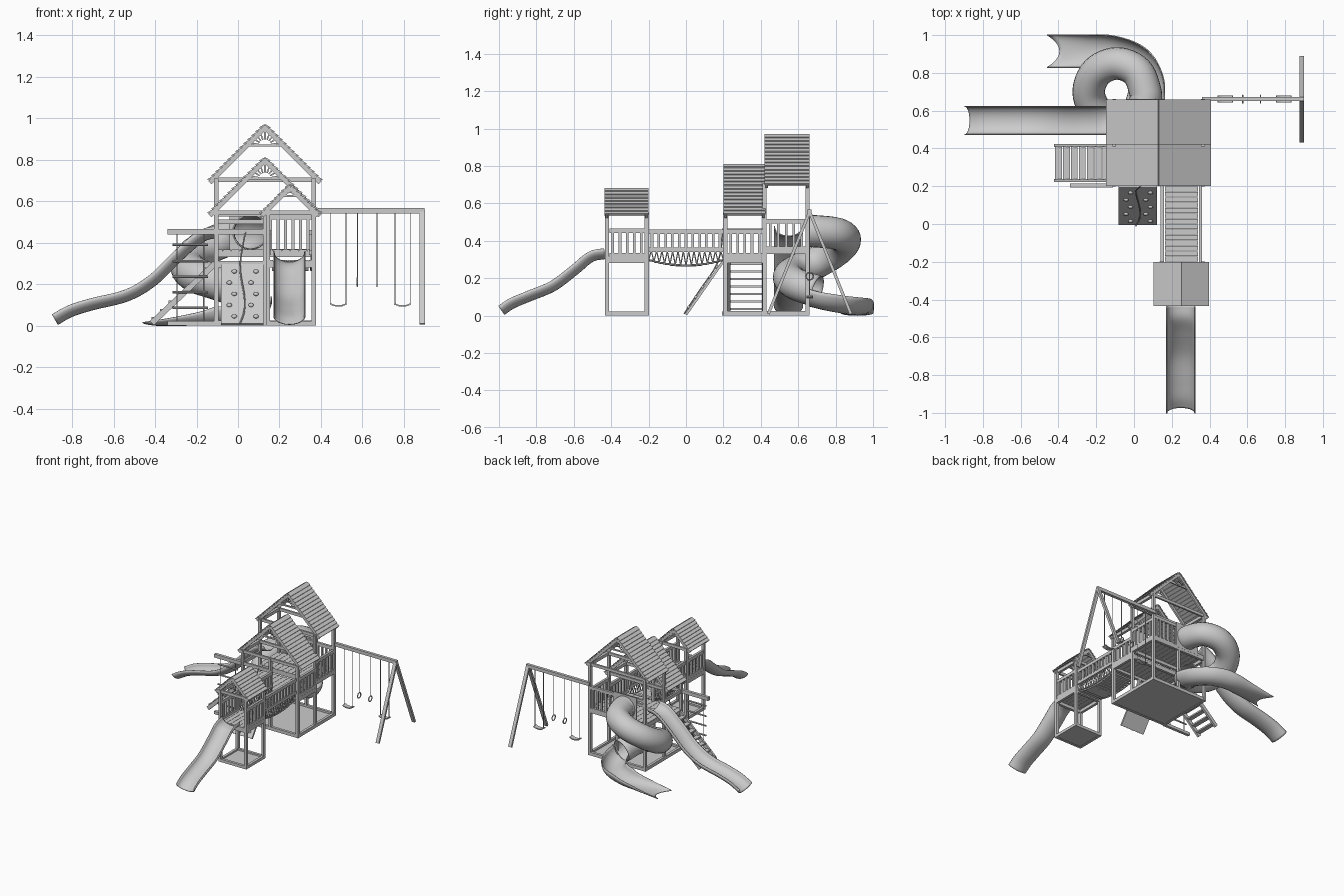
import bpy, bmesh, math
from mathutils import Vector as V, Matrix

if "Cube" in bpy.data.objects:
    bpy.data.objects.remove(bpy.data.objects["Cube"])

parts = {}

def mesh(name):
    return parts.setdefault(name, bmesh.new())

def frame(d):
    side = d.cross(V((0, 0, 1)))
    side = side.normalized() if side.length > 1e-5 else V((1, 0, 0))
    return side, side.cross(d).normalized()

def box(name, x0, x1, y0, y1, z0, z1):
    m = Matrix.Translation(((x0+x1)/2, (y0+y1)/2, (z0+z1)/2)) @ Matrix.Diagonal((x1-x0, y1-y0, z1-z0, 1))
    bmesh.ops.create_cube(mesh(name), size=1, matrix=m)

def bar(name, p, q, w=.022, h=None, round_sides=0):
    p, q = V(p), V(q)
    d = q - p
    s, n = frame(d)
    m = Matrix((s, n, -d.normalized())).transposed().to_4x4()
    m.translation = (p + q) / 2
    if round_sides:
        bmesh.ops.create_cone(mesh(name), cap_ends=True, segments=round_sides, radius1=w, radius2=w,
                              depth=d.length, matrix=m)
    else:
        bmesh.ops.create_cube(mesh(name), size=1, matrix=m @ Matrix.Diagonal((w, h or w, d.length, 1)))

def rope(name, pts, r=.003):
    for p, q in zip(pts, pts[1:]):
        bar(name, p, q, r, round_sides=6)

def smooth(pts, n=6):
    pts = [V(p) for p in pts]
    pts = [2*pts[0]-pts[1]] + pts + [2*pts[-1]-pts[-2]]
    out = []
    for a, b, c, d in zip(pts, pts[1:], pts[2:], pts[3:]):
        for i in range(n):
            t = i / n
            out.append(.5*(2*b + (c-a)*t + (2*a-5*b+4*c-d)*t*t + (3*b-a-3*c+d)*t**3))
    return out + [pts[-2]]

def sweep(name, pts, profile, closed=False, lip=0):
    """Run a cross-section along a smoothed path; lip flattens and flares the far end."""
    path, me = smooth(pts), bmesh.new()
    rows = []
    for i, p in enumerate(path):
        t = (path[min(i+1, len(path)-1)] - path[max(i-1, 0)]).normalized()
        s, n = frame(t)
        f = max(0, i/(len(path)-1) - .55) / .45
        low, wid = min(v for u, v in profile), max(u for u, v in profile)
        row = []
        for u, v in profile:
            if lip:
                v = low + (v-low)*(1 - .85*f)
            row.append(me.verts.new(p + s*u + n*v + t*lip*f**3*(u/wid)**2))
        rows.append(row)
    k = len(profile)
    for a, b in zip(rows, rows[1:]):
        for j in range(k if closed else k-1):
            me.faces.new((a[j], a[(j+1) % k], b[(j+1) % k], b[j]))
    parts[name] = me
    return name

def railing(name, p, q, z0, z1, n):
    p, q = V(p), V(q)
    for z in (z0+.012, z1-.012):
        bar(name, (*p, z), (*q, z), .018, .024)
    for i in range(n):
        c = p.lerp(q, (i+.5)/n)
        bar(name, (*c, z0), (*c, z1), .014)

def deck(name, x0, x1, y0, y1, z, n):
    w = (x1-x0)/n
    for i in range(n):
        box(name, x0+i*w+.001, x0+(i+1)*w-.001, y0, y1, z-.012, z)

def frame_rect(name, x0, x1, y0, y1, z0, z1, w=.02):
    for x in (x0, x1-w):
        box(name, x, x+w, y0, y1, z0, z1)
    for y in (y0, y1-w):
        box(name, x0+w, x1-w, y, y+w, z0, z1)

def roof(name, cx, y0, y1, ridge, half, n, spokes):
    ym, r = (y0+y1)/2, ridge-.012
    for s in (-1, 1):
        # lapped boards
        for i in range(n):
            a, b = half*i/n, half*(i+1.1)/n
            bar(name+"_boards", (cx+s*a, ym, r-a), (cx+s*(b+.004), ym, r-b+.006), y1-y0, .007)
        # rafters, eave beams
        for y in (y0+.012, y1-.012):
            bar(name+"_frame", (cx, y, r-.014), (cx+s*(half-.005), y, r-half-.009), .014, .02)
        box(name+"_frame", cx+s*(half-.035)-.01, cx+s*(half-.035)+.01, y0, y1, ridge-half-.018, ridge-half+.006)
    for y in (y0+.012, y1-.012):
        box(name+"_frame", cx-half+.01, cx+half-.01, y-.007, y+.007, ridge-half-.018, ridge-half+.004)
        # sunburst gable
        h = .36*half
        box(name+"_sunburst", cx-h, cx+h, y-.005, y+.005, ridge-h-.02, ridge-h-.01)
        for i in range(spokes):
            a = math.pi*(i+.5)/spokes
            c, s = math.cos(a), math.sin(a)
            d = h/(abs(c)+s)
            for r0, r1 in ((.3*h, d),):
                bar(name+"_sunburst", (cx+c*r0, y, ridge-h-.015+s*r0), (cx+c*r1, y, ridge-h-.015+s*r1), .008, .007)

# main tower
for x in (-.105, .365):
    for y, top in ((.21, .55), (.42, .71), (.65, .71)):
        box("tower_posts", x-.01, x+.01, y-.011, y+.011, 0, top)
box("tower_posts", .12, .14, .2, .22, 0, .55)
box("tower_posts", .12, .14, .64, .66, 0, .53)
frame_rect("tower_base", -.115, .375, .2, .66, 0, .025)
box("tower_base_panel", -.11, .37, .205, .655, .002, .01)
frame_rect("front_deck_frame", -.115, .375, .2, .43, .28, .31)
deck("front_deck", -.115, .375, .2, .43, .312, 12)
frame_rect("rear_deck_frame", -.115, .375, .41, .66, .33, .36)
deck("rear_deck", -.115, .375, .41, .66, .366, 12)
roof("rear_roof", .13, .42, .66, .98, .27, 14, 9)
roof("front_roof", .13, .2, .425, .82, .27, 14, 9)
railing("tower_railing", (.365, .22), (.365, .41), .31, .46, 5)
railing("tower_railing", (.365, .43), (.365, .64), .345, .515, 5)
railing("tower_railing", (.14, .65), (.355, .65), .345, .535, 6)
for z in (.5, .535):
    box("tower_rails", -.105, .13, .64, .655, z-.01, z+.01)
box("tower_rails", -.112, -.098, .21, .42, .44, .465)
box("tower_rails", -.112, .13, .2, .215, .44, .465)

# entry panel with round hole
bm, ring = mesh("tube_entry_panel"), []
for i in range(32):
    a = math.tau*i/32
    c, s = math.cos(a), math.sin(a)
    k = .1/max(abs(c), abs(s))
    ring.append([bm.verts.new((.06+c*r, .658, .45+s*r)) for r in (.08, k)])
for i in range(32):
    a, b = ring[i], ring[(i+1) % 32]
    bm.faces.new((a[0], a[1], b[1], b[0]))

# small tower
for x in (.145, .365):
    for y in (-.422, -.21):
        box("small_tower_posts", x-.01, x+.01, y-.011, y+.011, 0, .55)
    railing("small_tower_railing", (x, -.41), (x, -.22), .31, .465, 5)
frame_rect("small_tower_base", .135, .375, -.433, -.2, 0, .022)
box("small_tower_base_panel", .14, .37, -.43, -.205, .002, .01)
frame_rect("small_tower_deck_frame", .135, .375, -.433, -.2, .28, .31)
deck("small_tower_deck", .135, .375, -.433, -.2, .316, 7)
roof("small_roof", .25, -.435, -.2, .69, .14, 8, 7)

# sagging bridge
N = 14
def sag(y): return .268 + .03*(y/.2)**2
for i in range(N):
    y = -.2 + .4*(i+.5)/N
    bar("bridge_planks", (.165, y, sag(y)), (.34, y, sag(y)), .025, .012)
for x in (.15, .352):
    railing("bridge_railing", (x, -.2), (x, .2), .34, .46, 11)
    ys = [-.2+.4*i/(2*N) for i in range(2*N+1)]
    rope("bridge_ropes", [(x, y, sag(y)) for y in ys], .005)
    rope("bridge_ropes", [(x, y, .345 if i % 2 else sag(y)) for i, y in enumerate(ys)], .003)

# open slides
trough = [(.075*math.cos(a), .045 + .05*math.sin(a) if abs(math.cos(a)) < .99 else .05)
          for a in [math.pi + math.pi*i/14 for i in range(15)]]
tops = [(.43, .31), (.5, .295), (.58, .23), (.7, .14), (.83, .085), (.92, .047), (.975, .01)]
slides = [sweep("front_slide", [(.248, -y, z) for y, z in tops], trough)]
side = [(.1, .43), (.17, .41), (.27, .325), (.4, .2), (.53, .125), (.7, .082), (.8, .05), (.872, .01)]
slides.append(sweep("side_slide", [(-x, .548, z) for x, z in side], trough))

# spiral tube and its runout chute
circle = [(.083*math.cos(math.tau*i/24), .083*math.sin(math.tau*i/24)) for i in range(24)]
heights = [.45, .438, .405, .35, .285, .24, .205, .165, .13]
helix = [(.06, .645, .452)] + [(-.09+.15*math.cos(i*math.pi/4), .7+.15*math.sin(i*math.pi/4), z)
                              for i, z in enumerate(heights)]
slides.append(sweep("spiral_tube", helix, circle, True))
half = [(.086*math.cos(math.pi+math.pi*i/14), .086*math.sin(math.pi+math.pi*i/14)) for i in range(15)]
slides.append(sweep("spiral_runout", [(.075, .66, .14), (.07, .76, .115), (.01, .86, .097), (-.12, .91, .09),
                    (-.26, .915, .088), (-.395, .915, .088)], half, lip=.065))

# climbing wall with holds and rope
bar("climbing_wall", (.02, .0, .005), (.02, .2, .292), .205, .014)
for i in range(5):
    for x in (-.03, .075):
        t = (i+.6)/5.3
        m = Matrix.Translation((x+.012*(-1)**i, .2*t-.008, .287*t+.012)) @ Matrix.Rotation(.96, 4, 'X')
        bmesh.ops.create_icosphere(mesh("climbing_holds"), subdivisions=2, radius=.012,
                                   matrix=m @ Matrix.Diagonal((1.1, .9, .7, 1)))
rope("climbing_rope", smooth([(.035, .2, .45), (.01, .17, .285), (.03, .08, .145), (.03, .03, .07), (.01, -.01, .01)], 4), .004)

# stairs
for y in (.23, .415):
    bar("stair_stringers", (-.415, y, .012), (-.11, y, .3), .016, .028)
for i in range(7):
    x, z = -.4+.042*i, .035+.04*i
    box("stair_treads", x-.018, x+.018, .235, .41, z-.006, z+.006)

# rope ladder
box("rope_ladder_beam", -.34, -.11, .193, .215, .438, .465)
box("rope_ladder_foot", -.34, -.11, .193, .215, 0, .022)
for x in (-.295, -.165):
    rope("rope_ladder_ropes", [(x, .204, .45), (x, .204, .02)])
for z in (.39, .31, .235, .16, .085):
    bar("rope_ladder_rungs", (-.315, .204, z), (-.145, .204, z), .006, round_sides=10)

# swing frame, swings and hanging rings
box("swing_beam", .36, .9, .65, .672, .54, .566)
for y in (.44, .882):
    bar("swing_legs", (.888, y, .008), (.888, .661, .555), .026, .016)
for x in (.447, .757):
    for e in (x, x+.073):
        rope("swing_ropes", [(e, .661, .55), (e, .661, .1)], .0025)
    strap = smooth([(x-.003, .661, .105), (x+.02, .661, .096), (x+.053, .661, .096), (x+.076, .661, .105)], 3)
    for p, q in zip(strap, strap[1:]):
        bar("swing_seats", p, q, .036, .007)
for x in (.575, .67):
    rope("ring_ropes", [(x, .661, .55), (x, .661, .23)])
    rope("hand_rings", [(x, .661+.02*math.sin(math.tau*i/16), .21+.02*math.cos(math.tau*i/16)) for i in range(17)], .004)

# turn every part into an object
for name, bm in parts.items():
    bmesh.ops.recalc_face_normals(bm, faces=bm.faces)
    me = bpy.data.meshes.new(name)
    bm.to_mesh(me)
    bm.free()
    ob = bpy.data.objects.new(name, me)
    bpy.context.collection.objects.link(ob)
    if name in slides or name == "tube_entry_panel":
        ob.modifiers.new("thickness", "SOLIDIFY").thickness = .006
        ob.modifiers["thickness"].offset = 0
    if name in slides or name == "climbing_holds":
        for o in bpy.context.selected_objects:
            o.select_set(False)
        ob.select_set(True)
        bpy.context.view_layer.objects.active = ob
        bpy.ops.object.shade_smooth_by_angle(angle=.8)
